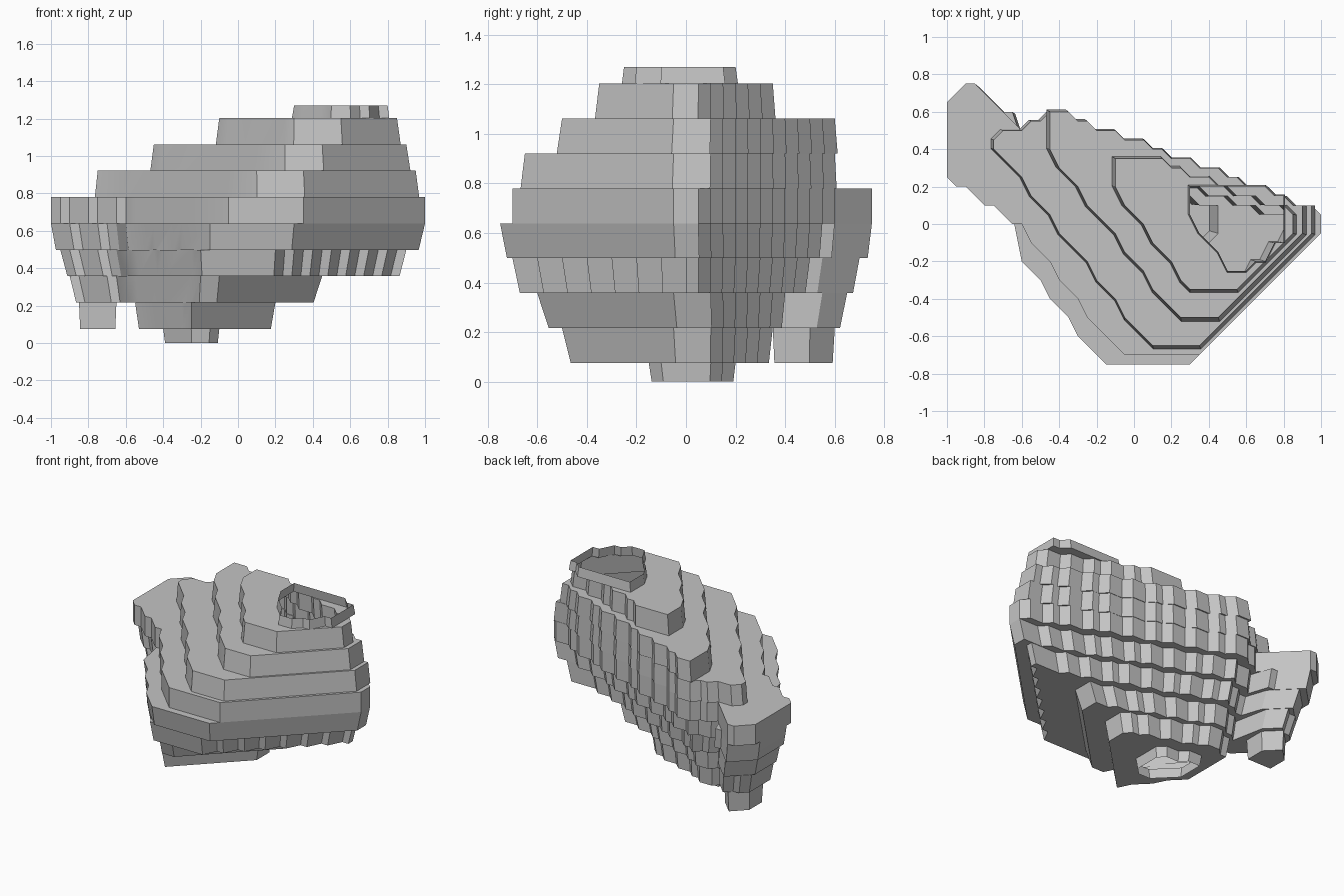
import bpy
import bmesh
from math import radians
from mathutils import Vector

if "Cube" in bpy.data.objects:
    bpy.data.objects.remove(bpy.data.objects["Cube"], do_unlink=True)

GRID = 0.05       # in-plane step of the contours
SLICE = 0.141     # height of one full layer
BASE = 0.075      # height of the half layer at the bottom
TOP = 1.27

stone = bpy.data.materials.new("stone_grey")
stone.use_nodes = True
stone.diffuse_color = (0.55, 0.55, 0.55, 1)
stone.node_tree.nodes["Principled BSDF"].inputs["Base Color"].default_value = stone.diffuse_color


def column(x, level, front, front_left, front_right, back, cap):
    """Front and back limit of a layer at one grid column."""
    if x < -12 and level < 6:
        # wing: a shallow front slope and a pointed back
        near = max(front, -4.5 - 0.9 * level - 0.7 * x)
        far = min(15, 11 + level) - 0.9 * abs(x + 14 + 0.7 * level)
    else:
        # body: two diagonal front walls and one long back wall
        near = max(front, front_left - 1.3 * x, x - front_right)
        far = max(1, min(cap, back - 0.38 * abs(x + 8)))
    near = round(near)
    return near, max(near + 1, round(far))


def contour(left, right, *limits):
    """Jagged closed outline of one layer, walked along the grid columns."""
    spans = [(x, *column(x, *limits)) for x in range(left, right + 1)]
    path = [Vector((x, near)) * GRID for x, near, far in spans]
    path += [Vector((x, far)) * GRID for x, near, far in reversed(spans)]
    kept = []
    for before, p, after in zip(path[-1:] + path, path, path[1:] + path[:1]):
        if (before + after - 2 * p).length > GRID / 10:
            kept.append(p)
    return kept


def layer(name, level, flare, left, right, front, front_left, front_right, back, cap=12):
    """One slab: the contour is its top edge, flare scales the bottom edge."""
    outline = contour(left, right, level, front, front_left, front_right, back, cap)
    low = max(0, BASE + (level - 1) * SLICE)
    high = min(TOP, BASE + level * SLICE)
    centre = sum(outline, Vector((0, 0))) / len(outline)
    bm = bmesh.new()
    bottom, top = [
        [bm.verts.new((*(centre + (p - centre) * size), z)) for p in outline]
        for z, size in ((low, flare), (high, 1))]
    bm.faces.new(bottom)
    bm.faces.new(top)
    for i in range(len(outline)):
        bm.faces.new((bottom[i - 1], bottom[i], top[i], top[i - 1]))
    bmesh.ops.recalc_face_normals(bm, faces=bm.faces[:])
    mesh = bpy.data.meshes.new(name)
    bm.to_mesh(mesh)
    bm.free()
    mesh.materials.append(stone)
    slab = bpy.data.objects.new(name, mesh)
    bpy.context.collection.objects.link(slab)
    return slab


# Layers: level, flare, then limits left, right, front, front left, front right, back
body = layer("layered_body", 5, 1, -20, 20, -14, -16, 21, 12)
slabs = [
    layer("foot_layer", 0, 0.94, -8, -2, -3, -10, 0, 4.5),
    layer("lower_body_layer", 1, 0.94, -11, 4, -10, -16, 5, 7),
    layer("lower_wing_layer", 1, 0.94, -17, -13, 7, -16, 5, 7),
    layer("belly_layer", 2, 0.94, -18, 9, -12, -17, 10, 8),
    layer("underside_layer", 3, 0.96, -19, 18, -14, -19, 17.5, 9.5),
    layer("waist_layer", 4, 0.97, -20, 20, -15, -19.5, 21, 10.7),
    layer("shoulder_layer", 6, 1.02, -15, 19, -13, -11, 20, 12),
    layer("upper_body_layer", 7, 1.03, -9, 18, -10, -4, 19, 12),
    layer("crown_layer", 8, 1.04, -2, 17, -7, 1, 18, 10.7, 7),
    layer("rim_layer", 9, 1.04, 6, 16, -5, 8.4, 17.5, 12, 4),
]

# Join the slabs into one skin
bpy.ops.object.select_all(action='DESELECT')
bpy.context.view_layer.objects.active = body
body.select_set(True)
for slab in slabs:
    union = body.modifiers.new("join", 'BOOLEAN')
    union.operation = 'UNION'
    union.solver = 'EXACT'
    union.object = slab
for union in list(body.modifiers):
    bpy.ops.object.modifier_apply(modifier=union.name)
for slab in slabs:
    bpy.data.objects.remove(slab, do_unlink=True)

# Open the hollow skin at its top rim and at its foot
bm = bmesh.new()
bm.from_mesh(body.data)
ends = [f for f in bm.faces
        if abs(f.normal.z) > 0.9 and not 0.01 < f.calc_center_median().z < TOP - 0.01]
bmesh.ops.delete(bm, geom=ends, context='FACES')
bm.to_mesh(body.data)
bm.free()

bpy.ops.object.shade_smooth_by_angle(angle=radians(25))
